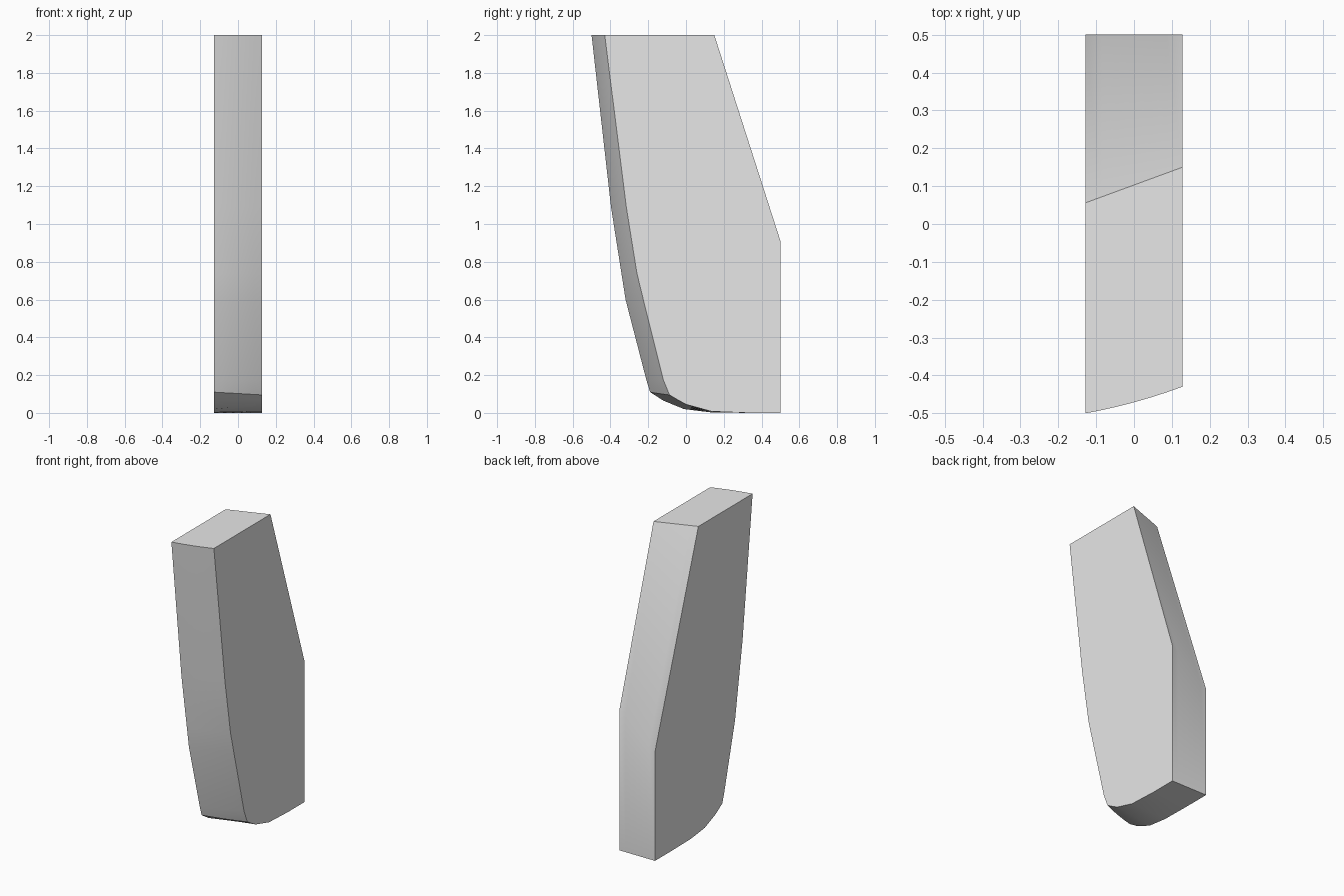
import bpy
import bmesh

cube = bpy.data.objects.get("Cube")
if cube:
    bpy.data.objects.remove(cube, do_unlink=True)

HALF_WIDTH = 0.128
COLUMNS = 6

# Matching (y, z) outlines of the two side faces, from the top front edge round to the top back
right_side = [(-0.5, 2), (-0.397, 1.09), (-0.342, 0.74), (-0.32, 0.6), (-0.21, 0.175),
              (-0.19, 0.11), (-0.12, 0.065), (-0.01, 0.02), (0.13, 0.003), (0.33, 0),
              (0.5, 0), (0.5, 0.71), (0.056, 2)]
left_side = [(-0.43, 2), (-0.316, 1.09), (-0.26, 0.74), (-0.226, 0.6), (-0.12, 0.175),
             (-0.087, 0.095), (-0.045, 0.07), (0, 0.045), (0.135, 0.008), (0.33, 0),
             (0.5, 0), (0.5, 0.91), (0.15, 2)]
FRONT_COUNT = 6      # outline points on the bowed front
BOW = 0.006

grey = bpy.data.materials.new("plain grey")
grey.use_nodes = True
colour = (0.8, 0.8, 0.8, 1)
grey.diffuse_color = colour
grey.node_tree.nodes["Principled BSDF"].inputs["Base Color"].default_value = colour

# Loft from one side outline to the other, with the front bowed slightly outward
bm = bmesh.new()
rings = []
for c in range(COLUMNS + 1):
    t = c / COLUMNS
    x = HALF_WIDTH * (2 * t - 1)
    ring = []
    for i, (a, b) in enumerate(zip(right_side, left_side)):
        bow = BOW * 4 * t * (1 - t) if i < FRONT_COUNT else 0
        y = a[0] + (b[0] - a[0]) * t - bow
        z = a[1] + (b[1] - a[1]) * t
        ring.append(bm.verts.new((x, y, z)))
    rings.append(ring)

n = len(right_side)
for r, s in zip(rings, rings[1:]):
    for i in range(n):
        j = (i + 1) % n
        bm.faces.new((r[i], r[j], s[j], s[i]))
bm.faces.new(rings[0])
bm.faces.new(rings[-1])
bmesh.ops.recalc_face_normals(bm, faces=bm.faces)

mesh = bpy.data.meshes.new("tapered_block")
bm.to_mesh(mesh)
bm.free()
mesh.materials.append(grey)
block = bpy.data.objects.new("tapered_block", mesh)
bpy.context.collection.objects.link(block)

# Smooth the bowed faces, keep the outline edges sharp
bpy.ops.object.select_all(action='DESELECT')
block.select_set(True)
bpy.context.view_layer.objects.active = block
bpy.ops.object.shade_smooth_by_angle(angle=0.5)
